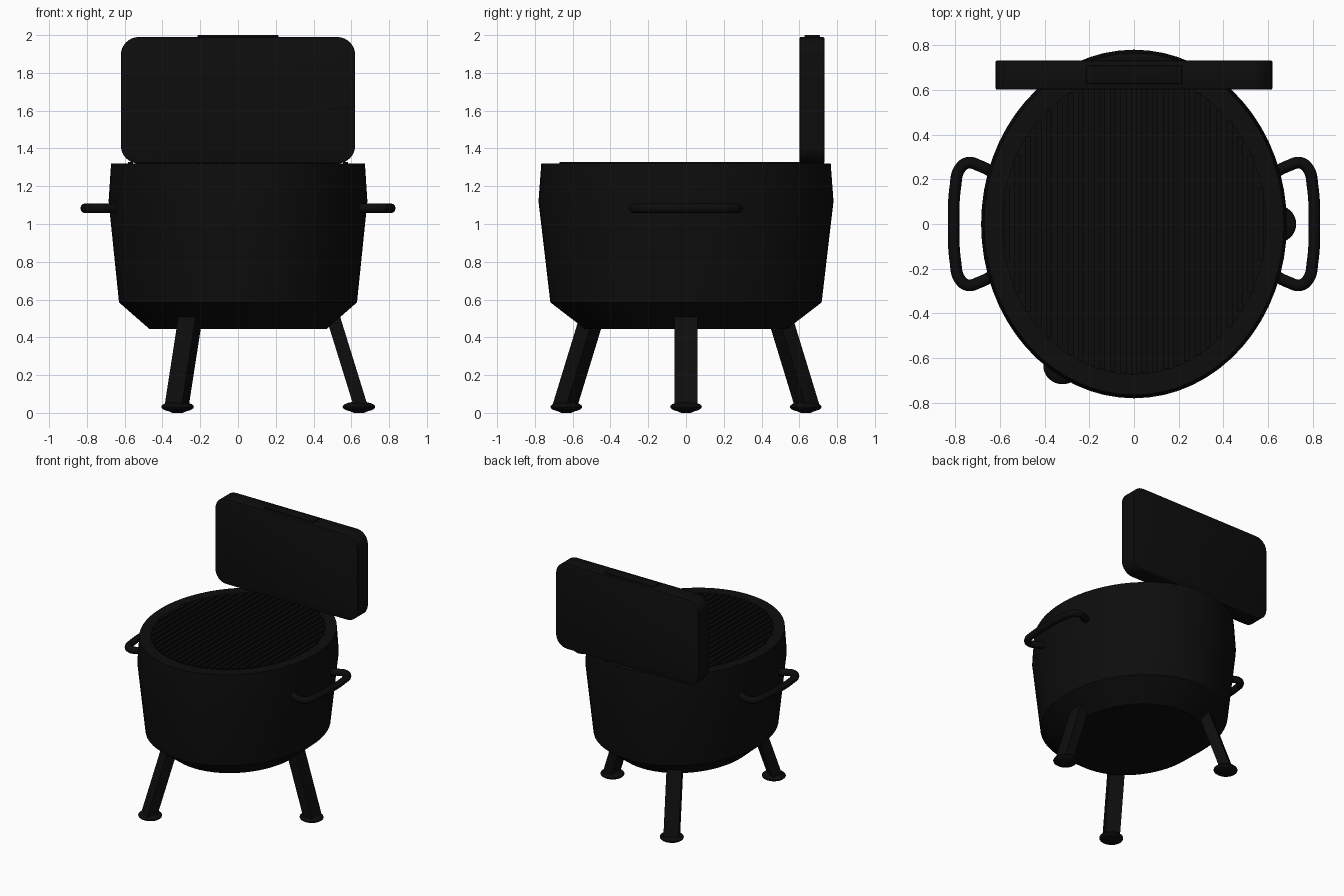
import bpy, bmesh, math
from mathutils import Vector

cube = bpy.data.objects.get("Cube")
if cube:
    bpy.data.objects.remove(cube, do_unlink=True)

STRETCH = 1.14  # the round body is longer front to back
SIDES = 64


def make_material(name, value):
    mat = bpy.data.materials.new(name)
    mat.use_nodes = True
    colour = (value, value, value, 1)
    mat.diffuse_color = colour
    mat.node_tree.nodes["Principled BSDF"].inputs["Base Color"].default_value = colour
    return mat


black = make_material("black enamel", 0.004)
iron = make_material("black iron", 0.0035)


def finish(name, bm, mat, angle=30):
    bmesh.ops.recalc_face_normals(bm, faces=bm.faces)
    mesh = bpy.data.meshes.new(name)
    bm.to_mesh(mesh)
    bm.free()
    obj = bpy.data.objects.new(name, mesh)
    bpy.context.collection.objects.link(obj)
    mesh.materials.append(mat)
    bpy.ops.object.select_all(action='DESELECT')
    obj.select_set(True)
    bpy.context.view_layer.objects.active = obj
    bpy.ops.object.shade_smooth_by_angle(angle=math.radians(angle))
    return obj


def lathe(name, profile, mat, stretch=1.0, centre=(0, 0)):
    """Closed solid of revolution from (radius, z) pairs, capped at both ends."""
    bm = bmesh.new()
    rings = []
    for r, z in profile:
        rings.append([bm.verts.new((centre[0] + r * math.cos(a), centre[1] + r * stretch * math.sin(a), z))
                      for a in (2 * math.pi * i / SIDES for i in range(SIDES))])
    for low, high in zip(rings, rings[1:]):
        for i in range(SIDES):
            j = (i + 1) % SIDES
            bm.faces.new((low[i], low[j], high[j], high[i]))
    bm.faces.new(rings[0])
    bm.faces.new(rings[-1])
    return finish(name, bm, mat)


def add_box(bm, low, high):
    low, high = Vector(low), Vector(high)
    verts = bmesh.ops.create_cube(bm, size=1)["verts"]
    for v in verts:
        v.co = (low + high) / 2 + v.co * (high - low)
    return verts


# Bowl with a flat rim and a recessed floor under the grate
lathe("bowl", [(0.47, 0.445), (0.63, 0.585), (0.685, 1.12), (0.672, 1.32),
               (0.59, 1.32), (0.59, 1.30)], black, STRETCH)

# Grate bars running front to back, trimmed to the oval opening
bm = bmesh.new()
count, reach = 25, 0.57
for i in range(count):
    x = -reach + 2 * reach * i / (count - 1)
    half = STRETCH * math.sqrt(0.588 ** 2 - x ** 2)
    add_box(bm, (x - 0.013, -half, 1.295), (x + 0.013, half, 1.327))
finish("grate_bars", bm, iron)

# Open lid standing on edge, with rounded corners
bm = bmesh.new()
add_box(bm, (-0.62, 0.602, 1.32), (0.62, 0.732, 1.99))
corners = [e for e in bm.edges if abs(e.verts[0].co.y - e.verts[1].co.y) > 0.1]
bmesh.ops.bevel(bm, geom=corners, offset=0.095, segments=8, profile=0.5, affect='EDGES')
rims = [e for e in bm.edges if abs(e.verts[0].co.y - e.verts[1].co.y) < 0.01]
bmesh.ops.bevel(bm, geom=rims, offset=0.006, segments=2, profile=0.5, affect='EDGES')
finish("lid", bm, black)

# Low grip on the lid's upper edge
bm = bmesh.new()
add_box(bm, (-0.215, 0.627, 1.96), (0.215, 0.71, 2.0))
bmesh.ops.bevel(bm, geom=bm.edges[:], offset=0.006, segments=2, profile=0.5, affect='EDGES')
finish("lid_grip", bm, iron)

# Three splayed legs with domed round feet
for n, name in enumerate(("left", "front_right", "back_right")):
    angle = (0, -2 * math.pi / 3, 2 * math.pi / 3)[n]
    out = Vector((math.cos(angle), math.sin(angle), 0))
    side = Vector((-out.y, out.x, 0))
    bm = bmesh.new()
    for v in bmesh.ops.create_cube(bm, size=1)["verts"]:
        top = v.co.z > 0
        radius = 0.503 if top else 0.65
        p = out * (radius + v.co.x * 0.075) + side * (v.co.y * 0.105)
        v.co = (p.x, p.y * STRETCH, 0.51 if top else 0.035)
    finish(name + "_leg", bm, black)
    foot = [(0.0865 * math.sin(t), 0.032 - 0.028 * math.cos(t))
            for t in (math.pi * (0.1 + 0.8 * k / 10) for k in range(11))]
    foot[0] = (foot[0][0], 0.0)
    lathe(name + "_foot", foot, iron, 0.97, (0.64 * out.x, 0.642 * out.y * STRETCH))

# Bent tube carrying handles
path = [(0.62, 0.225), (0.69, 0.26), (0.745, 0.274), (0.782, 0.245), (0.80, 0.17)]
for name, sign in (("left_handle", 1), ("right_handle", -1)):
    curve = bpy.data.curves.new(name, 'CURVE')
    curve.dimensions = '3D'
    curve.bevel_depth = 0.026
    curve.bevel_resolution = 4
    curve.use_fill_caps = True
    spline = curve.splines.new('BEZIER')
    points = path + [(0.808, 0)] + [(x, -y) for x, y in reversed(path)]
    spline.bezier_points.add(len(points) - 1)
    for bp, (x, y) in zip(spline.bezier_points, points):
        bp.co = (sign * x, y, 1.083)
        bp.handle_left_type = bp.handle_right_type = 'AUTO'
    curve.materials.append(iron)
    handle = bpy.data.objects.new(name, curve)
    bpy.context.collection.objects.link(handle)
    bpy.ops.object.select_all(action='DESELECT')
    handle.select_set(True)
    bpy.context.view_layer.objects.active = handle
    bpy.ops.object.convert(target='MESH')
    bpy.ops.object.shade_smooth_by_angle(angle=math.radians(40))
